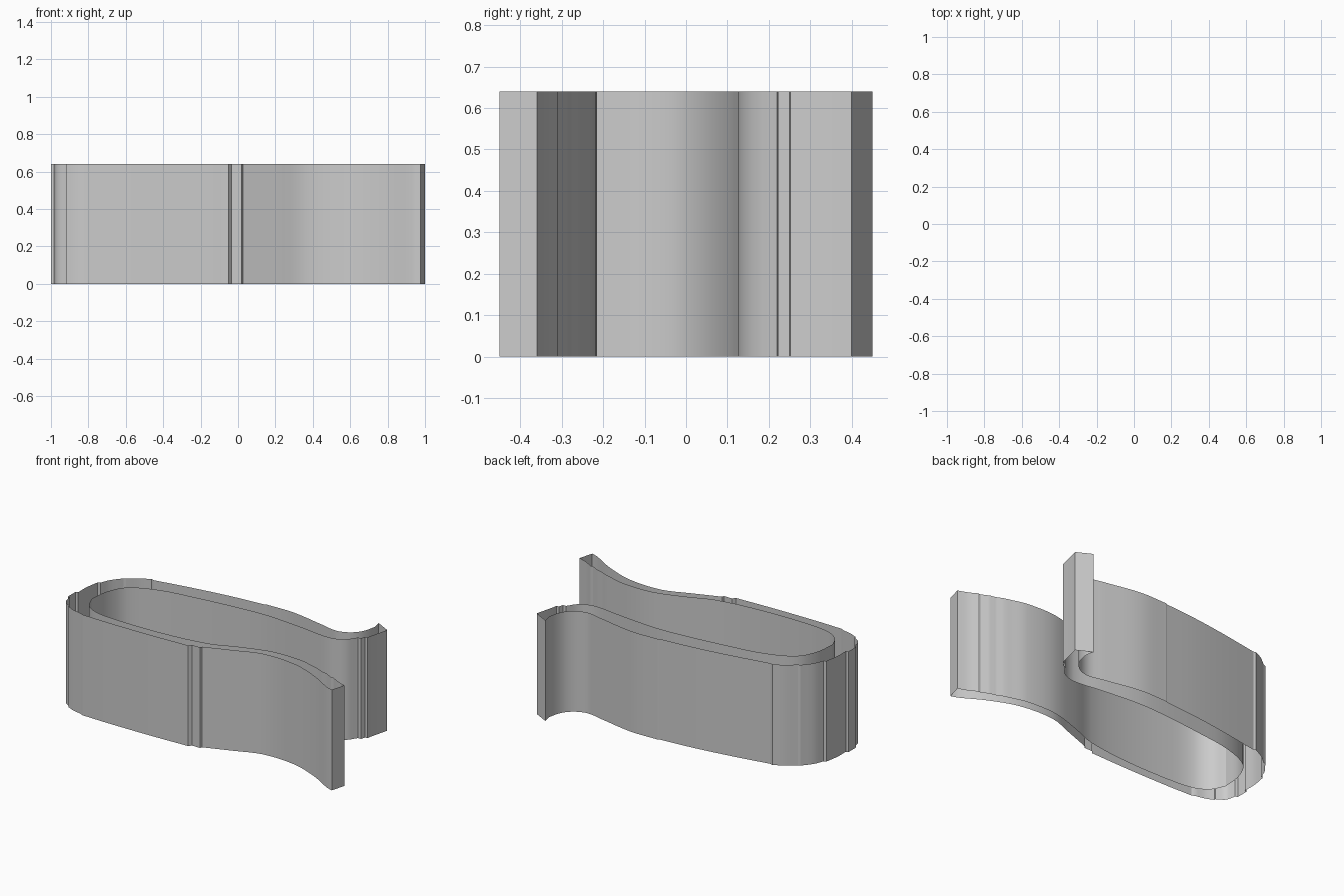
import bpy, bmesh
from mathutils import Vector

if "Cube" in bpy.data.objects:
    bpy.data.objects.remove(bpy.data.objects["Cube"])

HEIGHT = 0.64


def curve(points, steps=4):
    """Smooth rounded run through the given profile points (ends stay sharp)."""
    p = [Vector(q) for q in points]
    out = []
    for i in range(len(p) - 1):
        a, b = p[i], p[i + 1]
        length = (b - a).length
        # chord-scaled tangents avoid overshoot on uneven spacing
        ta = (b - p[max(i - 1, 0)]).normalized() * length
        tb = (p[min(i + 2, len(p) - 1)] - a).normalized() * length
        for k in range(steps):
            t = k / steps
            out.append(a * (2*t**3 - 3*t**2 + 1) + ta * (t**3 - 2*t**2 + t)
                       + b * (3*t**2 - 2*t**3) + tb * (t**3 - t**2))
    out.append(p[-1])
    return out


# back arm: outer face, from the flared tip round to the bend
back_outer = curve([(.675, .45), (.685, .385), (.645, .28), (.547, .225), (.43, .243),
                    (.19, .287), (0, .286)]) \
    + curve([(-.01, .28), (-.24, .26), (-.467, .229), (-.724, .185)])
# bend with small stepped ridges on the outside
bend_outer = curve([(-.74, .19), (-.80, .16), (-.864, .11)]) \
    + curve([(-.88, .105), (-.93, .04), (-.955, -.02)]) \
    + curve([(-.97, -.025), (-.985, -.12), (-.985, -.20)]) \
    + curve([(-1, -.205), (-1, -.28)], 1) \
    + curve([(-.985, -.285), (-.97, -.345), (-.92, -.38)])
# front arm: outer face with shallow steps near the bend and at mid length
front_outer = curve([(-.92, -.39), (-.87, -.412), (-.81, -.425)]) \
    + curve([(-.79, -.435), (-.6, -.44), (-.3, -.438), (-.05, -.43)]) \
    + curve([(-.035, -.412), (.02, -.412)], 1) \
    + curve([(.026, -.398), (.2, -.334), (.371, -.275), (.598, -.285),
             (.784, -.353), (.93, -.435), (.975, -.45)])
# front arm: inner face, a stepped flare followed by the smooth run to the bend
front_inner = curve([(1, -.36), (.94, -.338), (.89, -.31)]) \
    + curve([(.87, -.31), (.82, -.285)]) + curve([(.79, -.28), (.74, -.258)]) \
    + curve([(.71, -.25), (.6, -.222), (.4, -.22), (.2, -.278), (.03, -.342),
             (-.27, -.378), (-.6, -.38), (-.75, -.36), (-.83, -.31), (-.87, -.23)])
# back arm: inner face, with the stepped flare up to the tip
back_inner = curve([(-.87, -.23), (-.855, -.1), (-.79, .017), (-.612, .095),
                    (-.385, .13), (-.1, .16), (.1, .168), (.37, .145),
                    (.55, .125), (.64, .155), (.69, .22)])[1:] \
    + curve([(.71, .222), (.72, .25)], 1) + curve([(.735, .252), (.74, .28)], 1)
back_tip = [Vector((.77, .40))]

profile = back_outer + bend_outer + front_outer + front_inner + back_inner + back_tip

# upright wall following the closed profile; top and bottom rims are open
bm = bmesh.new()
low = [bm.verts.new((q.x, q.y, 0)) for q in profile]
high = [bm.verts.new((q.x, q.y, HEIGHT)) for q in profile]
n = len(profile)
for i in range(n):
    j = (i + 1) % n
    bm.faces.new((low[i], low[j], high[j], high[i]))
bm.normal_update()
# make sure the wall faces outwards at the front-arm tip
tip = max(bm.faces, key=lambda f: f.calc_center_median().x)
if tip.normal.x < 0:
    bmesh.ops.reverse_faces(bm, faces=bm.faces)

mesh = bpy.data.meshes.new("clip_wall")
bm.to_mesh(mesh)
bm.free()
clip = bpy.data.objects.new("clip_wall", mesh)
bpy.context.collection.objects.link(clip)
bpy.context.view_layer.objects.active = clip
clip.select_set(True)
bpy.ops.object.shade_smooth_by_angle(angle=0.35)
